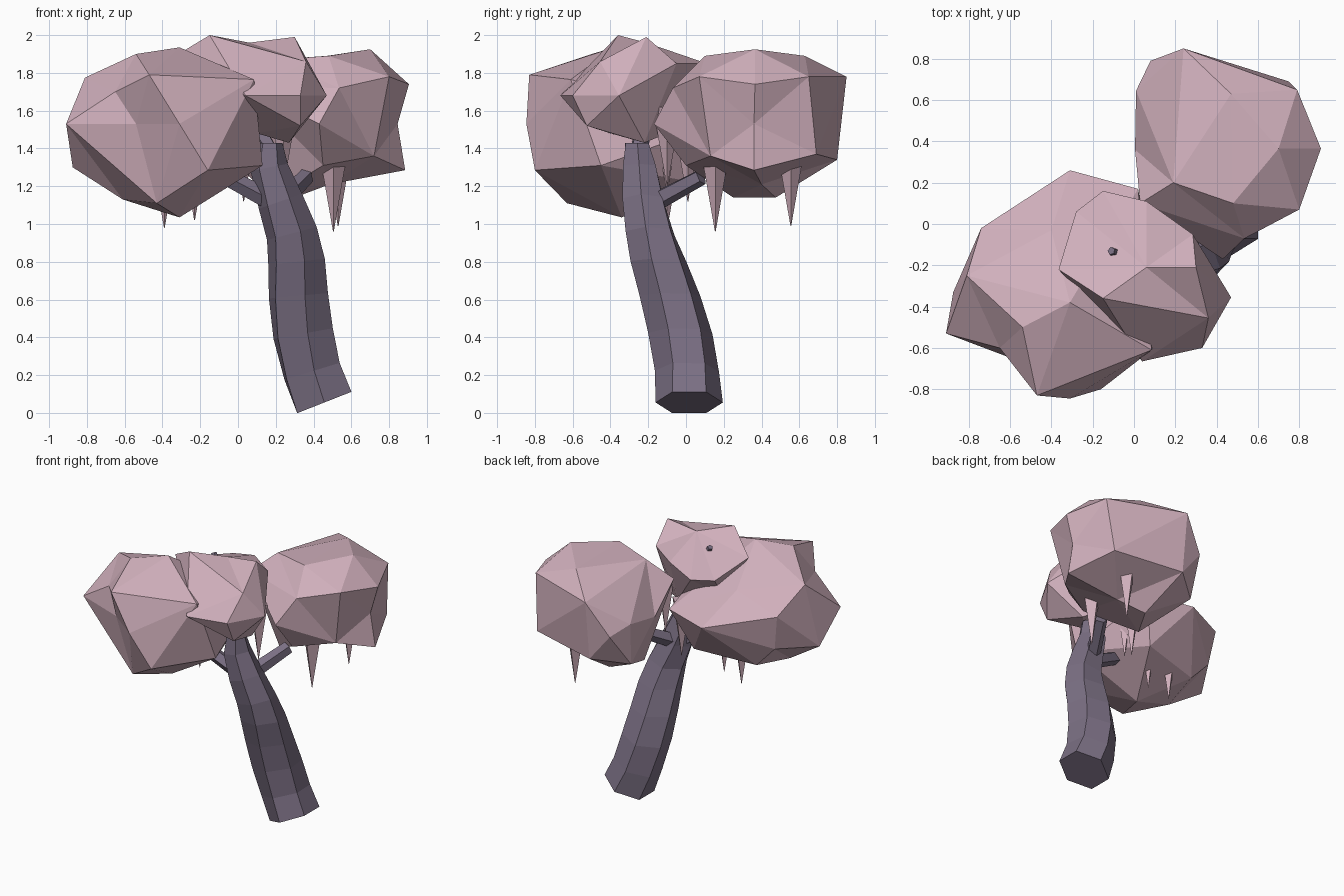
import bpy, bmesh, math
from mathutils import Vector

if "Cube" in bpy.data.objects:
    bpy.data.objects.remove(bpy.data.objects["Cube"])


def material(name, color):
    m = bpy.data.materials.new(name)
    m.diffuse_color = (*color, 1)
    m.use_nodes = True
    m.node_tree.nodes["Principled BSDF"].inputs["Base Color"].default_value = m.diffuse_color
    return m


BARK = material("purple bark", (0.20, 0.162, 0.231))
PINK = material("dusty pink leaves", (0.63, 0.43, 0.50))


def finish(bm, name, mat):
    bmesh.ops.recalc_face_normals(bm, faces=bm.faces)
    me = bpy.data.meshes.new(name)
    bm.to_mesh(me)
    bm.free()
    me.materials.append(mat)
    ob = bpy.data.objects.new(name, me)
    bpy.context.collection.objects.link(ob)
    return ob


def loft(name, rings, mat):
    """Join equal-sided rings of points into a capped tube."""
    bm = bmesh.new()
    loops = [[bm.verts.new(p) for p in ring] for ring in rings]
    n = len(loops[0])
    for a, b in zip(loops, loops[1:]):
        for k in range(n):
            bm.faces.new((a[k], a[(k + 1) % n], b[(k + 1) % n], b[k]))
    bm.faces.new(loops[0][::-1])
    bm.faces.new(loops[-1])
    return finish(bm, name, mat)


def rod(name, start, end, r0, r1, sides, mat):
    """Tapered straight limb between two points."""
    start, end = Vector(start), Vector(end)
    q = (end - start).to_track_quat('Z', 'Y')
    ring = lambda c, r: [c + q @ Vector((r * math.cos(math.tau * k / sides),
                                         r * math.sin(math.tau * k / sides), 0))
                         for k in range(sides)]
    return loft(name, [ring(start, r0), ring(end, r1)], mat)


def clump(name, center, corners):
    """Faceted leaf mass: sphere of directions pushed out to each corner, so dents survive."""
    bm = bmesh.new()
    center = Vector(center)
    reach = {}
    for p in corners:
        d = Vector(p) - center
        reach[bm.verts.new(d.normalized())] = d.length
    bmesh.ops.convex_hull(bm, input=bm.verts)
    for v, length in reach.items():
        v.co = center + v.co * length
    return finish(bm, name, PINK)


# Trunk: leaning, S-bent six-sided tube (x, y, z, radius)
path = [(.457, .017, .055, .178), (.392, .005, .22, .170), (.345, -.03, .42, .172),
        (.32, -.085, .62, .165), (.31, -.145, .80, .155), (.285, -.19, .95, .138),
        (.225, -.225, 1.12, .122), (.165, -.245, 1.30, .10), (.165, -.26, 1.43, .07)]
rings = []
for i, (x, y, z, r) in enumerate(path):
    a, b = path[max(i - 1, 0)], path[min(i + 1, len(path) - 1)]
    lean = math.atan2(a[0] - b[0], b[2] - a[2])
    twist = math.radians(90 + 4 * i)
    ring = []
    for k in range(6):
        t = twist + k * math.tau / 6
        c, s = math.cos(t) * r, math.sin(t) * r
        ring.append((x + c * math.cos(lean), y + s, z + c * math.sin(lean)))
    rings.append(ring)
loft("trunk", rings, BARK)

# Branches reaching into the leaves
rod("right_branch", (.21, -.20, 1.10), (.36, .08, 1.25), .055, .045, 5, BARK)
rod("left_branch", (.18, -.22, 1.12), (-.12, -.27, 1.28), .055, .045, 5, BARK)
rod("top_branch", (.16, -.25, 1.40), (-.11, -.13, 1.915), .05, .02, 5, BARK)

# Leaf clumps
clump("front_leaves", (-.35, -.3, 1.5), [
    (-.91, -.53, 1.53), (-.65, -.60, 1.70), (-.47, -.83, 1.79), (-.31, -.845, 1.53),
    (-.16, -.80, 1.285), (.085, -.61, 1.765), (-.54, -.50, 1.90), (-.31, -.38, 1.935),
    (-.875, -.33, 1.30), (-.81, -.25, 1.775), (-.74, -.02, 1.60), (-.31, .26, 1.51),
    (.02, .17, 1.53), (-.61, -.36, 1.13), (-.43, -.63, 1.11), (-.31, -.34, 1.035),
    (.13, -.45, 1.31), (-.40, -.03, 1.71), (-.55, -.05, 1.18), (-.1, .05, 1.22),
    (-.54, -.67, 1.53), (-.70, -.05, 1.34)])
clump("top_leaves", (.05, -.22, 1.72), [
    (-.15, -.36, 2.0), (.06, -.21, 1.96), (.30, -.21, 1.99), (.47, -.355, 1.68),
    (.36, -.455, 1.86), (.04, -.665, 1.68), (.33, -.60, 1.68), (-.365, -.22, 1.87),
    (-.28, .06, 1.78), (-.15, .16, 1.79), (.06, .11, 1.85), (.285, -.05, 1.85),
    (.33, -.525, 1.52), (.27, -.22, 1.43), (.1, -.4, 1.48), (.1, -.05, 1.5),
    (-.15, -.2, 1.55)])
clump("back_leaves", (.45, .35, 1.5), [
    (.70, .365, 1.925), (.47, .63, 1.89), (.48, .10, 1.89), (.24, .85, 1.78),
    (.79, .65, 1.78), (.905, .365, 1.74), (.845, .36, 1.53), (.80, .07, 1.78),
    (.535, -.07, 1.72), (.43, -.17, 1.53), (.19, .20, 1.87), (.03, .10, 1.73),
    (.08, .79, 1.54), (.01, .645, 1.60), (.005, .36, 1.55), (.24, .80, 1.34),
    (.75, .69, 1.37), (.885, .36, 1.285), (.30, .475, 1.14), (.485, .40, 1.21),
    (.17, .25, 1.14), (.72, .13, 1.36), (.45, 0, 1.31), (.02, .62, 1.29)])

# Hanging thorn-like leaf tips (x, y, z of the point)
tips = [(.505, .155, .96), (.53, .555, .99), (-.39, -.10, .98), (-.23, -.124, 1.02),
        (.03, .01, 1.12), (0, -.10, 1.17), (.24, -.10, 1.2)]
for i, (x, y, z) in enumerate(tips):
    rod(f"hanging_tip_{i + 1}", (x, y, z + .42), (x, y, z), .075, .002, 4, PINK)
